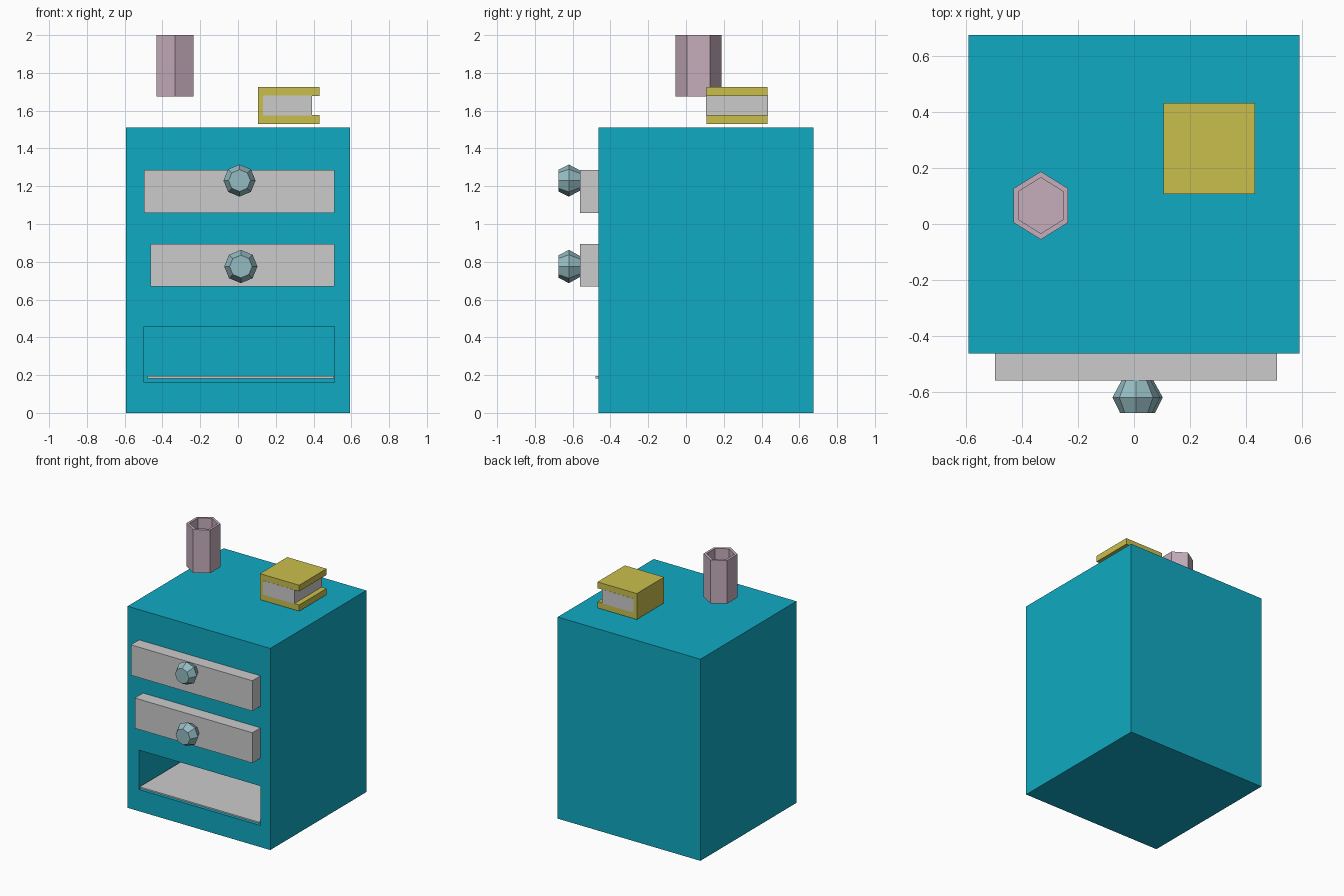
import bpy, bmesh, math

if "Cube" in bpy.data.objects:
    bpy.data.objects.remove(bpy.data.objects["Cube"])


def colour(name, r, g, b):
    m = bpy.data.materials.new(name)
    m.diffuse_color = (r, g, b, 1)
    m.use_nodes = True
    m.node_tree.nodes["Principled BSDF"].inputs["Base Color"].default_value = m.diffuse_color
    return m


TEAL = colour("teal_paint", 0.005, 0.40, 0.54)
YELLOW = colour("yellow_cover", 0.59, 0.52, 0.075)
PINK = colour("dusty_pink", 0.56, 0.42, 0.50)
BLUE = colour("pale_blue", 0.30, 0.50, 0.54)


def add(name, bm, mat=None):
    bmesh.ops.recalc_face_normals(bm, faces=bm.faces)
    me = bpy.data.meshes.new(name)
    bm.to_mesh(me)
    bm.free()
    ob = bpy.data.objects.new(name, me)
    bpy.context.collection.objects.link(ob)
    if mat:
        me.materials.append(mat)
    return ob


def box(name, x, y, z, mat=None):
    bm = bmesh.new()
    bmesh.ops.create_cube(bm, size=1)
    for v in bm.verts:
        v.co = [a + (b - a) * (c + 0.5) for (a, b), c in zip((x, y, z), v.co)]
    return add(name, bm, mat)


def loft(name, rings, mat):
    """Skin a list of equal-length point rings and cap both ends."""
    bm = bmesh.new()
    vs = [[bm.verts.new(p) for p in ring] for ring in rings]
    n = len(vs[0])
    for a, b in zip(vs, vs[1:]):
        for i in range(n):
            j = (i + 1) % n
            bm.faces.new((a[i], a[j], b[j], b[i]))
    bm.faces.new(vs[0])
    bm.faces.new(vs[-1])
    return add(name, bm, mat)


# Cabinet with the open lower compartment
cabinet = box("cabinet", (-0.592, 0.592), (-0.463, 0.675), (0, 1.512), TEAL)
cutter = box("compartment_cutter", (-0.497, 0.512), (-0.7, 0.6), (0.162, 0.458), TEAL)
cutter.hide_render = True
cut = cabinet.modifiers.new("compartment", "BOOLEAN")
cut.operation = "DIFFERENCE"
cut.solver = "EXACT"
cut.object = cutter
bpy.context.view_layer.objects.active = cabinet
bpy.ops.object.modifier_apply(modifier=cut.name)
bpy.data.objects.remove(cutter)

# Thin board lying in the compartment
box("compartment_board", (-0.48, 0.509), (-0.48, 0.58), (0.183, 0.194))

# Drawers and their faceted knobs
for label, x0, z0, z1, kx, kz, kr in (("upper", -0.497, 1.057, 1.285, 0.008, 1.23, 0.085),
                                      ("middle", -0.464, 0.668, 0.895, 0.015, 0.775, 0.088)):
    box(label + "_drawer", (x0, 0.511), (-0.56, -0.30), (z0, z1))
    rings = [[(kx + kr * s * math.sin(i * math.pi / 4), y, kz + kr * s * math.cos(i * math.pi / 4))
              for i in range(8)]
             for y, s in ((-0.675, 0.68), (-0.62, 1.0), (-0.55, 0.56))]
    loft(label + "_knob", rings, BLUE)

# Book: C-shaped cover extruded along y, with a page block inside
cover = [(0.106, 1.53), (0.432, 1.53), (0.432, 1.577), (0.137, 1.577),
         (0.137, 1.678), (0.432, 1.678), (0.432, 1.725), (0.106, 1.725)]
loft("book_cover", [[(x, y, z) for x, z in cover] for y in (0.108, 0.432)], YELLOW)
box("book_pages", (0.133, 0.392), (0.107, 0.433), (1.575, 1.68))


# Hexagonal cup with a thin wall
def hexagon(s, z):
    return [(-0.333 + 0.113 * s * math.sin(i * math.pi / 3),
             0.066 + 0.1215 * s * math.cos(i * math.pi / 3), z) for i in range(6)]


loft("cup", [hexagon(1, 1.676), hexagon(1, 2.0), hexagon(0.82, 2.0), hexagon(0.82, 1.71)], PINK)
